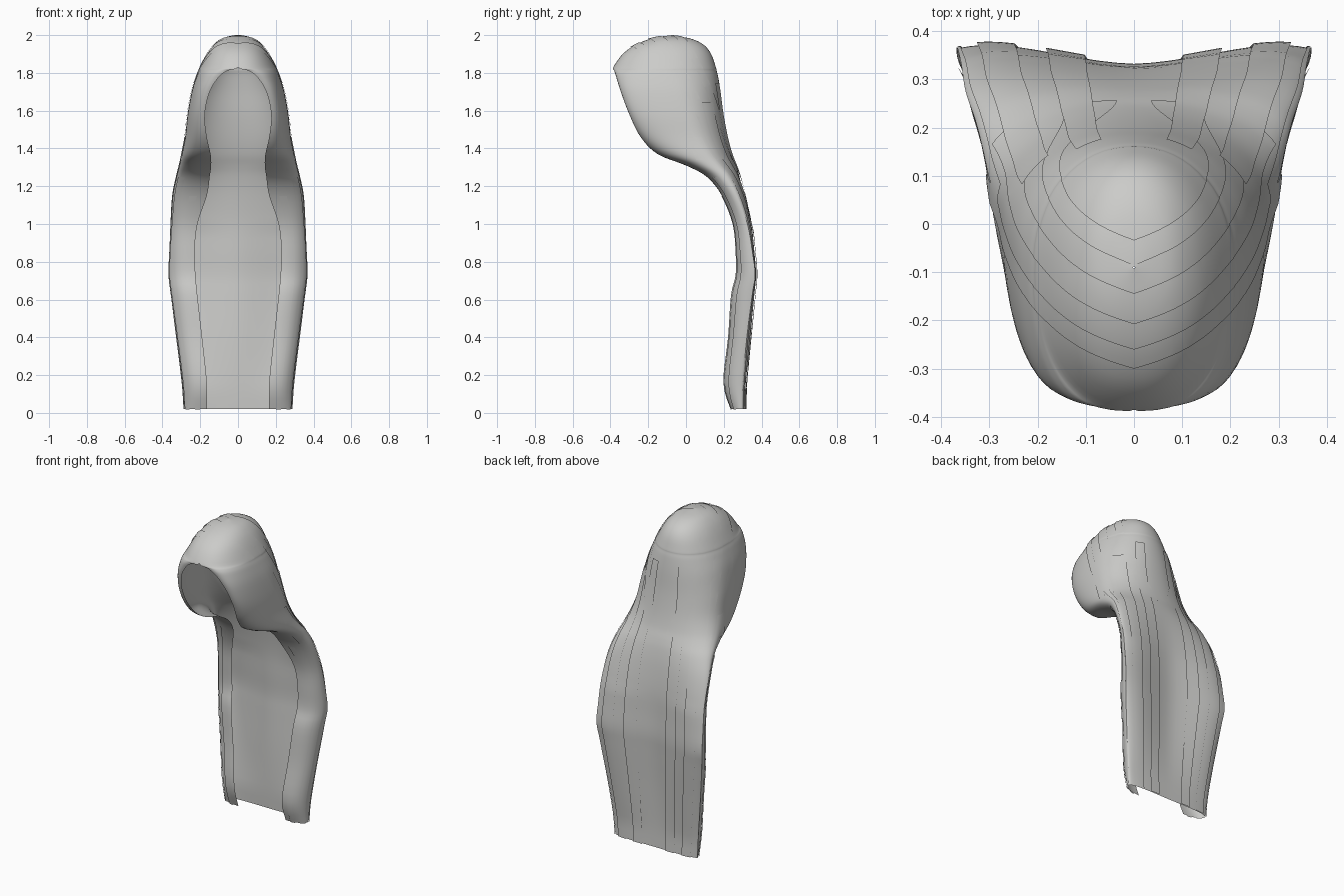
import bpy, bmesh, math
from mathutils import Vector

if "Cube" in bpy.data.objects:
    bpy.data.objects.remove(bpy.data.objects["Cube"])

mat = bpy.data.materials.new("soft grey")
mat.diffuse_color = (0.6, 0.6, 0.585, 1)
mat.use_nodes = True
mat.node_tree.nodes["Principled BSDF"].inputs["Base Color"].default_value = mat.diffuse_color

# Horizontal sections: z, half width, y at widest, y at back, inner edge x, inner edge y
ROWS = [
    (0.02, 0.285, 0.295, 0.315, 0.165, 0.24),
    (0.16, 0.295, 0.300, 0.312, 0.165, 0.20),
    (0.40, 0.325, 0.322, 0.317, 0.19, 0.225),
    (0.62, 0.355, 0.350, 0.327, 0.215, 0.24),
    (0.73, 0.368, 0.366, 0.332, 0.225, 0.265),
    (0.85, 0.364, 0.352, 0.328, 0.23, 0.265),
    (1.00, 0.355, 0.325, 0.322, 0.215, 0.25),
    (1.15, 0.345, 0.270, 0.303, 0.165, 0.19),
    (1.25, 0.325, 0.210, 0.283, 0.15, 0.11),
    (1.31, 0.310, 0.150, 0.265, 0.142, 0.0),
    (1.37, 0.297, 0.090, 0.243, 0.145, -0.15),
    (1.46, 0.280, 0.030, 0.220, 0.165, -0.24),
    (1.58, 0.267, -0.02, 0.198, 0.176, -0.30),
    (1.70, 0.245, -0.06, 0.183, 0.15, -0.345),
    (1.78, 0.220, -0.09, 0.170, 0.10, -0.37),
    (1.812, 0.207, -0.10, 0.162, 0.055, -0.38),
    (1.83, 0.200, -0.10, 0.158, 0.0, -0.385),
    (1.90, 0.162, -0.10, 0.133, 0.0, -0.335),
    (1.95, 0.123, -0.10, 0.092, 0.0, -0.265),
    (1.983, 0.075, -0.09, 0.02, 0.0, -0.18),
    (1.998, 0.002, -0.09, -0.088, 0.0, -0.092),
]
TOP = len(ROWS) - 1
CLOSED = 16  # first row where both halves meet at the front


def row_at(t):
    """Smooth interpolation through the section rows."""
    i = min(int(t), TOP - 1)
    f = t - i
    a, b, c, d = (ROWS[max(0, min(TOP, i + k))] for k in (-1, 0, 1, 2))
    out = [0.5 * (2 * q + (r - p) * f + (2 * p - 5 * q + 4 * r - s) * f * f
                  + (3 * q - p - 3 * r + s) * f ** 3) for p, q, r, s in zip(a, b, c, d)]
    out[4] = 0.0 if t >= CLOSED else max(0.0, out[4])
    return out


def surface(u, t):
    """u runs 0..1 from back centre to the widest point, then 1..2 to the inner edge."""
    z, w, ym, yb, xl, yl = row_at(t)
    if u <= 1:
        a = u * math.pi / 2
        # slight ridge either side of the spine on the hanging part
        ridge = 0.024 * max(0, 1 - ((z - 0.72) / 0.6) ** 2) + 0.004 * (z < 1)
        y = ym + (yb - ym) * math.cos(a) ** 0.9 + ridge * math.sin(math.pi * u) ** 1.5
        return Vector((w * math.sin(a) ** 0.95, y, z))
    b = (u - 1) * math.pi / 2
    c = max(0.0, math.cos(b))
    return Vector((xl + (w - xl) * c ** 0.85, ym + (yl - ym) * math.sin(b) ** 0.95, z))


def half_sheet(u0, u1, t0, t1, nu, nt, side):
    bm = bmesh.new()
    grid = []
    for j in range(nt + 1):
        t = t0 + (t1 - t0) * j / nt
        line = []
        for i in range(nu + 1):
            p = surface(u0 + (u1 - u0) * i / nu, t)
            line.append(bm.verts.new((p.x * side, p.y, p.z)))
        grid.append(line)
    for j in range(nt):
        for i in range(nu):
            f = [grid[j][i], grid[j + 1][i], grid[j + 1][i + 1], grid[j][i + 1]]
            bm.faces.new(f if side > 0 else f[::-1])
    bm.normal_update()
    return bm


def join_into(target, source):
    me = bpy.data.meshes.new("part")
    source.to_mesh(me)
    source.free()
    target.from_mesh(me)
    bpy.data.meshes.remove(me)


def lift(bm, amount):
    bm.normal_update()
    moves = [(v, v.normal * amount) for v in bm.verts]
    for v, d in moves:
        v.co += d


def finish(bm, name):
    bmesh.ops.remove_doubles(bm, verts=bm.verts, dist=0.0008)
    me = bpy.data.meshes.new(name)
    bm.to_mesh(me)
    bm.free()
    me.materials.append(mat)
    ob = bpy.data.objects.new(name, me)
    bpy.context.collection.objects.link(ob)
    bpy.context.view_layer.objects.active = ob
    ob.select_set(True)
    bpy.ops.object.shade_smooth_by_angle(angle=math.radians(40))
    ob.select_set(False)


# Main shell: crown, sides and long back fall
shell = bmesh.new()
for s in (1, -1):
    join_into(shell, half_sheet(0, 2, 0, TOP, 32, TOP * 4, s))
finish(shell, "hair_shell")

# Long raised locks down the back and around the side folds
locks = bmesh.new()
for s in (1, -1):
    for u0, u1, t0, t1, h in ((0.17, 0.32, 0, 13.5, 0.008), (0.46, 0.68, 0, 12.5, 0.007),
                              (0.85, 0.98, 0, 11, 0.004), (1.25, 1.5, 0, 8, 0.005),
                              (1.7, 1.85, 0, 7, 0.005)):
        bm = half_sheet(u0, u1, t0, t1, 6, int(t1 * 4), s)
        lift(bm, h)
        join_into(locks, bm)
finish(locks, "long_locks")

# Swept bands over the crown, meeting in chevrons at the centre parting
bands = bmesh.new()
for s in (1, -1):
    normal = Vector((-0.35 * s, 1, 0.42)).normalized()
    for y0, y1 in ((-0.31, -0.26), (-0.2, -0.13), (-0.07, -0.02)):
        bm = half_sheet(0, 2, 9.5, TOP - 0.02, 32, 44, s)
        for y, keep_back in ((y0, True), (y1, False)):
            bmesh.ops.bisect_plane(bm, geom=bm.verts[:] + bm.edges[:] + bm.faces[:],
                                   plane_co=(0, y, 1.96), plane_no=normal,
                                   clear_inner=keep_back, clear_outer=not keep_back)
        lift(bm, 0.004)
        for v in bm.verts:
            v.co.z = min(v.co.z, 2.0)
            v.co.x = max(0, v.co.x * s) * s
        join_into(bands, bm)
finish(bands, "crown_bands")
